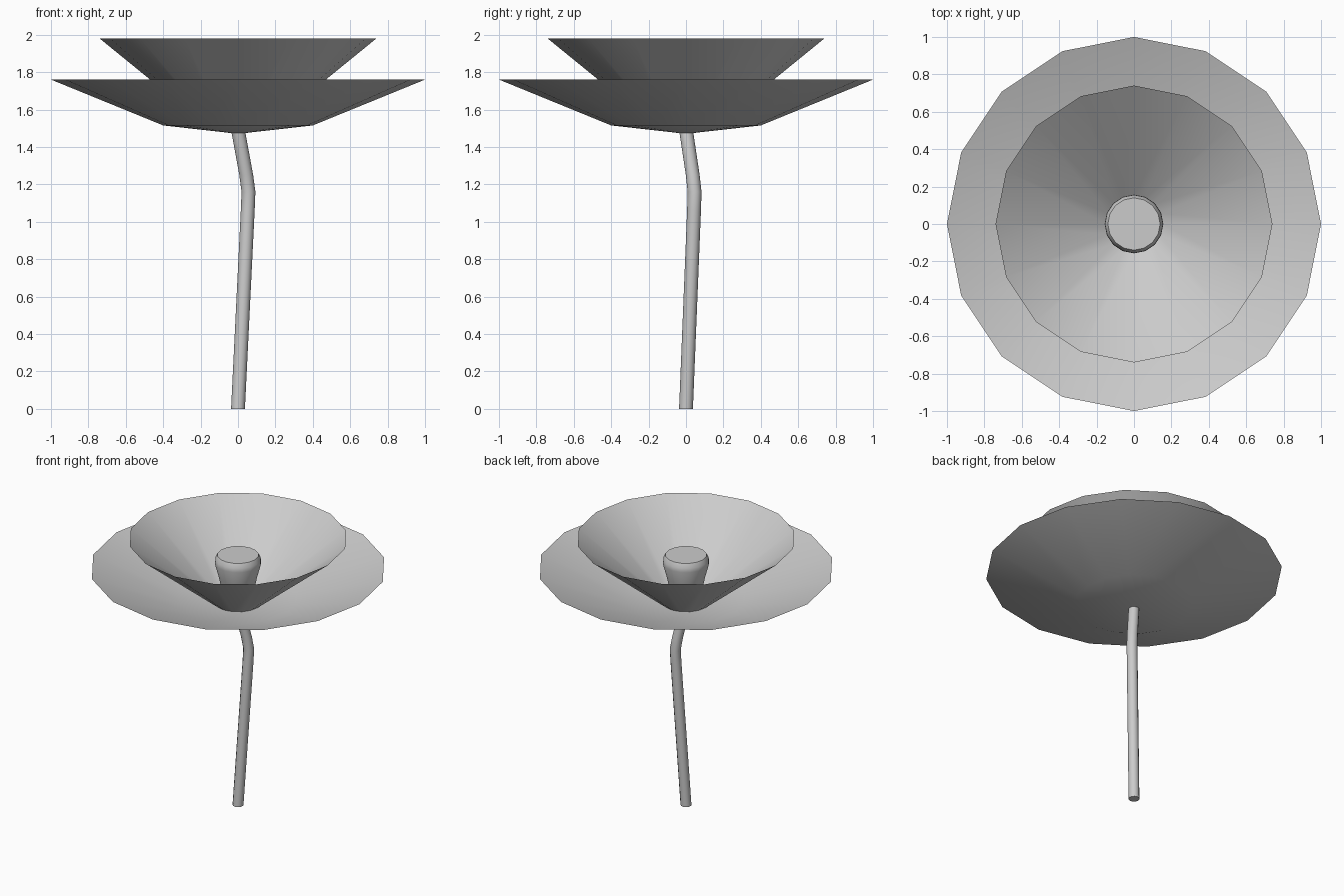
import bpy, bmesh, math

if "Cube" in bpy.data.objects:
    bpy.data.objects.remove(bpy.data.objects["Cube"])


def lathe(name, profile, sides=16, angle=30):
    """Spin a (radius, z) profile around z; radius 0 makes a single pole vertex."""
    bm = bmesh.new()
    rings = []
    for r, z in profile:
        n = sides if r > 0 else 1
        rings.append([bm.verts.new((r * math.cos(math.tau * i / sides),
                                    r * math.sin(math.tau * i / sides), z))
                      for i in range(n)])
    for a, b in zip(rings, rings[1:]):
        for i in range(sides):
            j = (i + 1) % sides
            loop = [a[i % len(a)], a[j % len(a)], b[j % len(b)], b[i % len(b)]]
            bm.faces.new(list(dict.fromkeys(loop)))
    bmesh.ops.recalc_face_normals(bm, faces=bm.faces)
    mesh = bpy.data.meshes.new(name)
    bm.to_mesh(mesh)
    bm.free()
    ob = bpy.data.objects.new(name, mesh)
    bpy.context.collection.objects.link(ob)
    smooth(ob, angle)
    return ob


def smooth(ob, angle=30):
    bpy.ops.object.select_all(action='DESELECT')
    ob.select_set(True)
    bpy.context.view_layer.objects.active = ob
    bpy.ops.object.shade_smooth_by_angle(angle=math.radians(angle))


# wide outer petals: thin dish closed at a sharp rim
lathe("outer_petals", [(0, 1.47), (0.4, 1.515), (1.0, 1.76), (0.4, 1.535), (0, 1.495)])

# steeper inner petal cup
lathe("inner_petals", [(0, 1.485), (0.15, 1.50), (0.74, 1.98), (0.15, 1.515), (0, 1.50)])

# flared flower centre
lathe("flower_centre", [(0, 1.49), (0.09, 1.49), (0.13, 1.70), (0.157, 1.80),
                        (0.155, 1.83), (0.14, 1.86), (0, 1.86)])

# bent stem: horizontal rings following a path
path = [(0, 0, 0), (0.052, 0.043, 1.06), (0.056, 0.046, 1.16), (0.044, 0.036, 1.25), (0, 0, 1.49)]
bm = bmesh.new()
N = 12
rings = [[bm.verts.new((x + 0.037 * math.cos(math.tau * i / N),
                        y + 0.037 * math.sin(math.tau * i / N), z))
          for i in range(N)] for x, y, z in path]
for a, b in zip(rings, rings[1:]):
    for i in range(N):
        j = (i + 1) % N
        bm.faces.new((a[i], a[j], b[j], b[i]))
bm.faces.new(rings[0][::-1])
bm.faces.new(rings[-1])
mesh = bpy.data.meshes.new("stem")
bm.to_mesh(mesh)
bm.free()
stem = bpy.data.objects.new("stem", mesh)
bpy.context.collection.objects.link(stem)
smooth(stem, 40)
